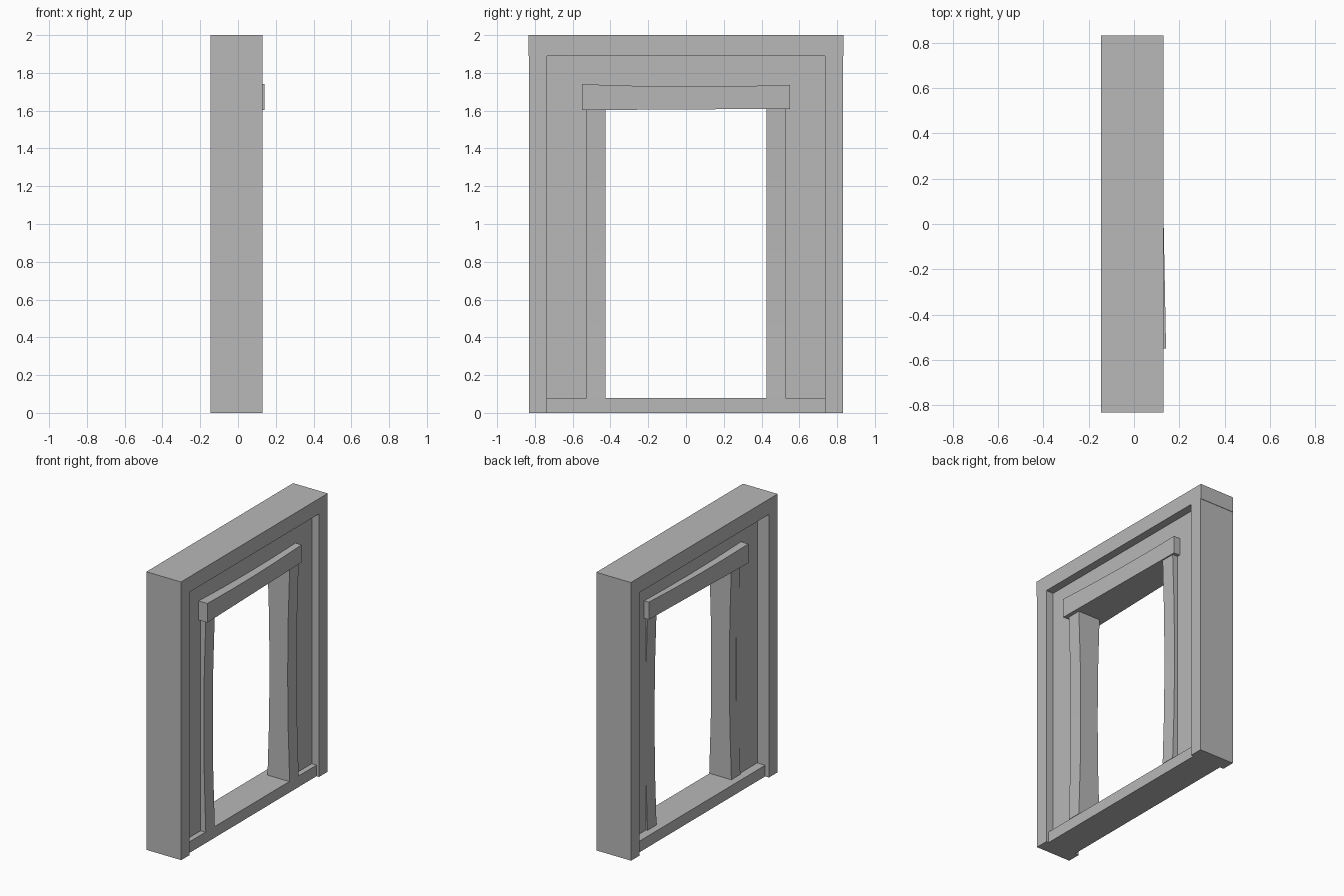
import bpy, bmesh
from mathutils import Vector

cube = bpy.data.objects.get("Cube")
if cube:
    bpy.data.objects.remove(cube, do_unlink=True)

grey = bpy.data.materials.new("plain_grey")
grey.use_nodes = True
colour = (0.48, 0.48, 0.48, 1)
grey.diffuse_color = colour
grey.node_tree.nodes["Principled BSDF"].inputs["Base Color"].default_value = colour


def box(name, low, high, cut_axis=None, shape=None):
    """Box between two corners, optionally cut along one axis and reshaped."""
    low, high = Vector(low), Vector(high)
    middle, size = (low + high) / 2, high - low
    bm = bmesh.new()
    bmesh.ops.create_cube(bm, size=1)
    if cut_axis is not None:
        along = [e for e in bm.edges
                 if abs(e.verts[0].co[cut_axis] - e.verts[1].co[cut_axis]) > 0.5]
        bmesh.ops.subdivide_edges(bm, edges=along, cuts=3, use_grid_fill=True)
    for v in bm.verts:
        unit = v.co.copy()
        v.co = middle + unit * size
        if shape:
            shape(v.co, unit)
    mesh = bpy.data.meshes.new(name)
    bm.to_mesh(mesh)
    bm.free()
    mesh.materials.append(grey)
    obj = bpy.data.objects.new(name, mesh)
    bpy.context.collection.objects.link(obj)
    return obj


def bow_post(co, unit):
    # front and back faces hollow slightly at mid height
    co.x -= 0.032 * unit.x * (1 - 4 * unit.z ** 2)


def taper_beam(co, unit):
    # hand-cut beam: thinner at one end, top dips in the middle
    co.x -= 0.042 * unit.x * unit.y
    if unit.z > 0:
        co.z -= 0.01 * (1 - 4 * unit.y ** 2) + 0.004 * unit.y
    else:
        co.z += 0.007 * (unit.y + 0.5)


# Outer frame
box("frame_top", (-0.145, -0.833, 1.89), (0.13, 0.833, 2))
for side, name in ((-1, "right"), (1, "left")):
    def span(a, b):
        return sorted((side * a, side * b))

    y0, y1 = span(0.735, 0.83)
    box("frame_leg_" + name, (-0.145, y0, 0), (0.13, y1, 1.89))
    # Recessed wall beside the opening
    y0, y1 = span(0.5, 0.735)
    box("side_panel_" + name, (-0.052, y0, 0.08), (0.072, y1, 1.89))
    # Door post
    y0, y1 = span(0.425, 0.527)
    box("door_post_" + name, (-0.063, y0, 0.08), (0.113, y1, 1.61), 2, bow_post)

# Wall above the opening, beam and threshold
box("header_panel", (-0.052, -0.5, 1.65), (0.072, 0.5, 1.89))
box("lintel_beam", (-0.1, -0.55, 1.603), (0.131, 0.55, 1.738), 1, taper_beam)
box("threshold", (-0.115, -0.735, 0), (0.11, 0.735, 0.08))
